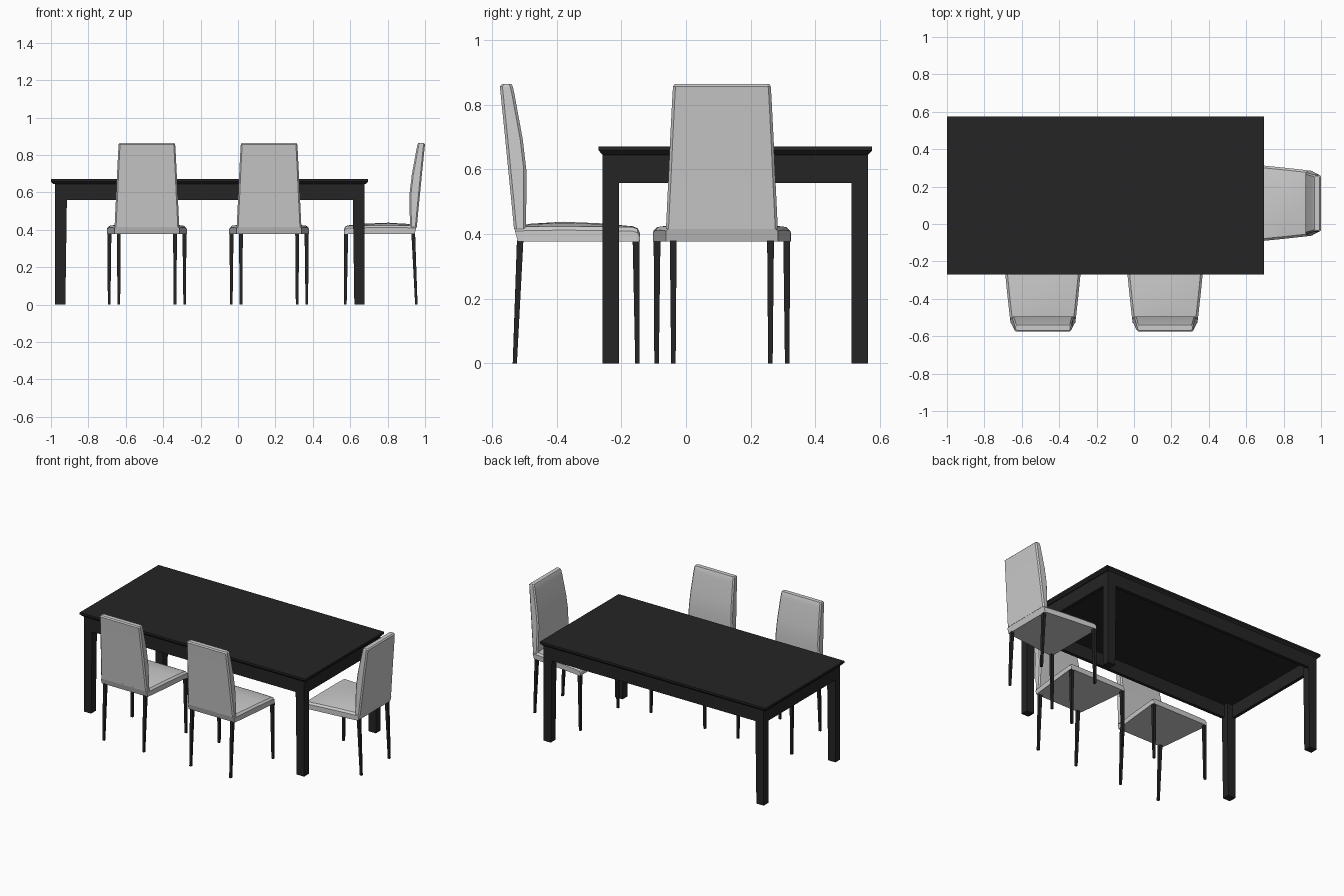
import bpy, math
from mathutils import Matrix, Vector

if "Cube" in bpy.data.objects:
    bpy.data.objects.remove(bpy.data.objects["Cube"])


def material(name, c):
    m = bpy.data.materials.new(name)
    m.diffuse_color = (c, c, c, 1)
    m.use_nodes = True
    m.node_tree.nodes["Principled BSDF"].inputs["Base Color"].default_value = m.diffuse_color
    return m


BLACK = material("black_wood", 0.018)


def loft(name, rings, mat=None, matrix=None, smooth=False):
    """Skin equal-length rings of points and cap both ends."""
    n = len(rings[0])
    verts = [Vector(p) for r in rings for p in r]
    if matrix:
        verts = [matrix @ v for v in verts]
    faces = [(i * n + j, i * n + (j + 1) % n, (i + 1) * n + (j + 1) % n, (i + 1) * n + j)
             for i in range(len(rings) - 1) for j in range(n)]
    faces += [tuple(reversed(range(n))), tuple(range(len(verts) - n, len(verts)))]
    me = bpy.data.meshes.new(name)
    me.from_pydata(verts, [], faces)
    ob = bpy.data.objects.new(name, me)
    bpy.context.collection.objects.link(ob)
    bpy.ops.object.select_all(action='DESELECT')
    ob.select_set(True)
    bpy.context.view_layer.objects.active = ob
    # consistent outward normals
    bpy.ops.object.mode_set(mode='EDIT')
    bpy.ops.mesh.select_all(action='SELECT')
    bpy.ops.mesh.normals_make_consistent(inside=False)
    bpy.ops.object.mode_set(mode='OBJECT')
    if smooth:
        bpy.ops.object.shade_smooth_by_angle(angle=math.radians(25))
    if mat:
        me.materials.append(mat)
    return ob


def rect(x0, x1, y0, y1, z):
    return [(x0, y0, z), (x1, y0, z), (x1, y1, z), (x0, y1, z)]


# ---- Table ----
X0, X1, Y0, Y1 = -1.0, 0.695, -0.27, 0.575
I = 0.012   # overhang under the bevelled edge
loft("table_top", [rect(X0 + I, X1 - I, Y0 + I, Y1 - I, 0.645),
                   rect(X0, X1, Y0, Y1, 0.658),
                   rect(X0, X1, Y0, Y1, 0.671)], BLACK)

lx0, lx1, ly0, ly1 = X0 + 0.022, X1 - 0.018, Y0 + I, Y1 - I
for sx, xo in (("left", lx0), ("right", lx1)):
    d = 1 if sx == "left" else -1
    for sy, yo in (("front", ly0), ("back", ly1)):
        e = 1 if sy == "front" else -1
        loft(f"table_leg_{sy}_{sx}",
             [rect(xo, xo + d * w, yo, yo + e * 0.051, z)
              for w, z in ((0.055, 0), (0.063, 0.558), (0.063, 0.646))], BLACK)

# aprons between the legs, flush with their outer faces
T = 0.022
for name, r in (("front", (lx0 + 0.05, lx1 - 0.05, ly0, ly0 + T)),
                ("back", (lx0 + 0.05, lx1 - 0.05, ly1 - T, ly1)),
                ("left", (lx0, lx0 + T, ly0 + 0.04, ly1 - 0.04)),
                ("right", (lx1 - T, lx1, ly0 + 0.04, ly1 - 0.04))):
    loft(f"table_apron_{name}", [rect(*r, 0.558), rect(*r, 0.646)], BLACK)


# ---- Chairs ----
def seat_ring(y, w, edge, crown, lean=0.0):
    """Cross-section of the cushion: flat bottom, chamfered sides, domed top."""
    half = [(w, 0.377), (w, edge - 0.012), (w - 0.012, edge),
            (w * 0.55, edge + (crown - edge) * 0.75)]
    prof = half + [(0, crown)] + [(-x, z) for x, z in reversed(half)]
    return [(x, y + lean * (0.42 - z), z) for x, z in prof]


def back_ring(z, yr, yf, w):
    """Backrest slice with chamfered corners."""
    c = 0.008
    return [(-w + c, yr, z), (w - c, yr, z), (w, yr + c, z), (w, yf - c, z),
            (w - c, yf, z), (-w + c, yf, z), (-w, yf - c, z), (-w, yr + c, z)]


def chair(label, m):
    loft(f"{label}_seat", [seat_ring(-0.532, 0.173, 0.421, 0.423, 0.28),
                           seat_ring(-0.48, 0.179, 0.423, 0.432),
                           seat_ring(-0.38, 0.190, 0.424, 0.438),
                           seat_ring(-0.26, 0.202, 0.423, 0.433),
                           seat_ring(-0.165, 0.212, 0.421, 0.424),
                           seat_ring(-0.150, 0.213, 0.416, 0.418),
                           seat_ring(-0.143, 0.210, 0.405, 0.405)], None, m, True)
    loft(f"{label}_backrest", [back_ring(0.415, -0.532, -0.495, 0.173),
                               back_ring(0.50, -0.540, -0.494, 0.169),
                               back_ring(0.60, -0.550, -0.494, 0.164),
                               back_ring(0.693, -0.559, -0.505, 0.160),
                               back_ring(0.83, -0.573, -0.530, 0.153),
                               back_ring(0.857, -0.576, -0.536, 0.151),
                               back_ring(0.864, -0.569, -0.540, 0.146)], None, m, True)
    # slim tapered legs: (outer x, y0, y1, width) at floor and at seat
    legs = {"front": ((0.209, -0.157, -0.144, 0.014, 0), (0.211, -0.165, -0.144, 0.021, 0.38)),
            "rear": ((0.157, -0.536, -0.523, 0.014, 0), (0.161, -0.523, -0.503, 0.021, 0.38))}
    for row, ends in legs.items():
        for side, s in (("left", -1), ("right", 1)):
            loft(f"{label}_{row}_leg_{side}",
                 [rect(s * x, s * (x - w), a, b, z) for x, a, b, w, z in ends], BLACK, m)


chair("left_chair", Matrix.Translation((-0.487, 0, 0)))
chair("middle_chair", Matrix.Translation((0.166, 0, 0)))
chair("end_chair", Matrix.Translation((0.424, 0.111, 0)) @ Matrix.Rotation(math.pi / 2, 4, 'Z'))
